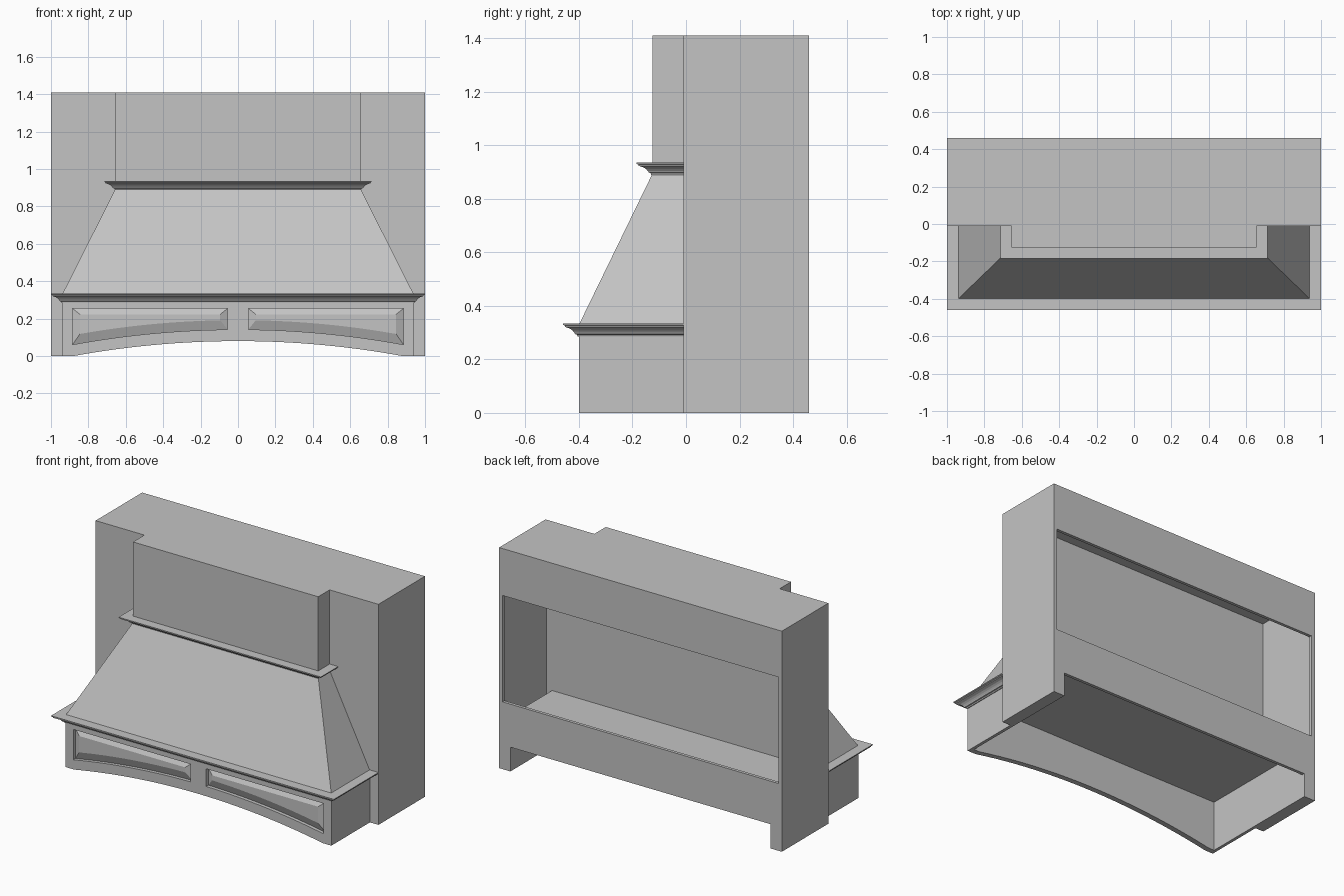
import bpy, bmesh, math

if "Cube" in bpy.data.objects:
    bpy.data.objects.remove(bpy.data.objects["Cube"])

paint = bpy.data.materials.new("plain_grey")
paint.diffuse_color = (0.55, 0.55, 0.55, 1)
paint.use_nodes = True
paint.node_tree.nodes["Principled BSDF"].inputs["Base Color"].default_value = paint.diffuse_color
BACK = -0.01          # plane where the hood meets the wall surround


def make(name, verts, faces):
    me = bpy.data.meshes.new(name)
    me.from_pydata(verts, [], faces)
    bm = bmesh.new()
    bm.from_mesh(me)
    bmesh.ops.recalc_face_normals(bm, faces=bm.faces)
    bm.to_mesh(me)
    bm.free()
    me.materials.append(paint)
    ob = bpy.data.objects.new(name, me)
    bpy.context.collection.objects.link(ob)
    return ob


def loft(name, rings, closed=False):
    """Skin equal-length rings; cap the ends unless closed."""
    n, m = len(rings[0]), len(rings)
    verts = [v for r in rings for v in r]
    faces = [(i * n + j, i * n + (j + 1) % n,
              (i + 1) % m * n + (j + 1) % n, (i + 1) % m * n + j)
             for i in range(m if closed else m - 1) for j in range(n)]
    if not closed:
        faces += [tuple(range(n)), tuple(range((m - 1) * n, m * n))]
    return make(name, verts, faces)


def rect(x, y0, y1, z):
    return [(-x, y0, z), (x, y0, z), (x, y1, z), (-x, y1, z)]


def box(name, x0, x1, y0, y1, z0, z1):
    return loft(name, [[(x0, y0, z), (x1, y0, z), (x1, y1, z), (x0, y1, z)] for z in (z0, z1)])


def extrude(name, outline, y0, y1):
    return loft(name, [[(x, y, z) for x, z in outline] for y in (y0, y1)])


def cut(target, cutters):
    bpy.context.view_layer.objects.active = target
    for c in cutters:
        mod = target.modifiers.new("cut", 'BOOLEAN')
        mod.operation, mod.solver, mod.object = 'DIFFERENCE', 'EXACT', c
        bpy.ops.object.modifier_apply(modifier=mod.name)
        bpy.data.objects.remove(c)


# wall surround: hollow shell with a rear opening and a notch under it
wall = box("wall_surround", -1, 1, BACK, 0.46, 0, 1.41)
cut(wall, [
    box("cavity", -0.98, 0.98, 0.01, 0.44, 0.34, 1.39),
    box("rear_opening", -0.975, 0.975, 0.42, 0.5, 0.43, 1.11),
    box("under_space", -0.92, 0.92, -0.05, 0.44, -0.1, 0.325),
    box("rear_notch", -0.92, 0.92, 0.42, 0.5, -0.1, 0.155),
    box("leg_hollow_r", 0.94, 0.98, 0.01, 0.44, 0.02, 0.36),
    box("leg_hollow_l", -0.98, -0.94, 0.01, 0.44, 0.02, 0.36),
])

# arched apron, open underneath
RAD = (0.88 ** 2 + 0.08 ** 2) / (2 * 0.08)


def arch(x):
    return 0.08 - RAD + math.sqrt(RAD * RAD - x * x)


N = 32
xs = [-0.88 + 1.76 * i / N for i in range(N + 1)]
outline = [(-0.94, 0)] + [(x, max(arch(x), 0)) for x in xs] + \
          [(0.94, 0), (0.94, 0.33), (-0.94, 0.33)]
apron = extrude("apron", outline, -0.40, BACK)


def panel_outline(side, inset, low):
    """Panel with straight top and arched bottom edge."""
    a, b = 0.055 + inset, 0.885 - inset
    px = [a + (b - a) * i / 12 for i in range(13)]
    pts = [(side * x, arch(x) + low) for x in px]
    return pts + [(side * b, 0.255 - inset * 0.8), (side * a, 0.255 - inset * 0.8)]


cut(apron, [box("liner_space", -0.92, 0.92, -0.365, 0.05, -0.1, 0.325)]
    + [extrude("panel_recess", panel_outline(s, 0, 0.062), -0.45, -0.378) for s in (1, -1)])

# raised bevelled fields in the apron recesses
for s, side in ((1, "right"), (-1, "left")):
    loft("raised_panel_" + side, [
        [(x, y, z) for x, z in panel_outline(s, i, low)]
        for y, i, low in ((-0.37, 0.0, 0.062), (-0.378, 0.0, 0.062), (-0.398, 0.04, 0.112))])

# sloped canopy and chimney
loft("canopy", [rect(0.94, -0.40, BACK, 0.33), rect(0.655, -0.125, BACK, 0.895)])
box("chimney", -0.655, 0.655, -0.125, BACK, 0.89, 1.41)

# crown mouldings: one profile swept around three sides
PROFILE = [(-0.015, 0), (0.005, 0), (0.007, 0.007), (0.014, 0.009), (0.017, 0.015),
           (0.024, 0.023), (0.034, 0.03), (0.046, 0.034), (0.052, 0.036),
           (0.053, 0.041), (0.059, 0.044), (0.06, 0.05), (-0.015, 0.05)]


def moulding(name, hx, hy, z0, k):
    corners = ((-1, 0), (-1, 1), (1, 1), (1, 0))
    loft(name, [[(sx * (hx + o), -(hy + o) if front else BACK, z0 + h * k)
                 for o, h in PROFILE] for sx, front in corners])


moulding("lower_moulding", 0.94, 0.40, 0.285, 1.0)
moulding("upper_moulding", 0.655, 0.125, 0.89, 0.92)
